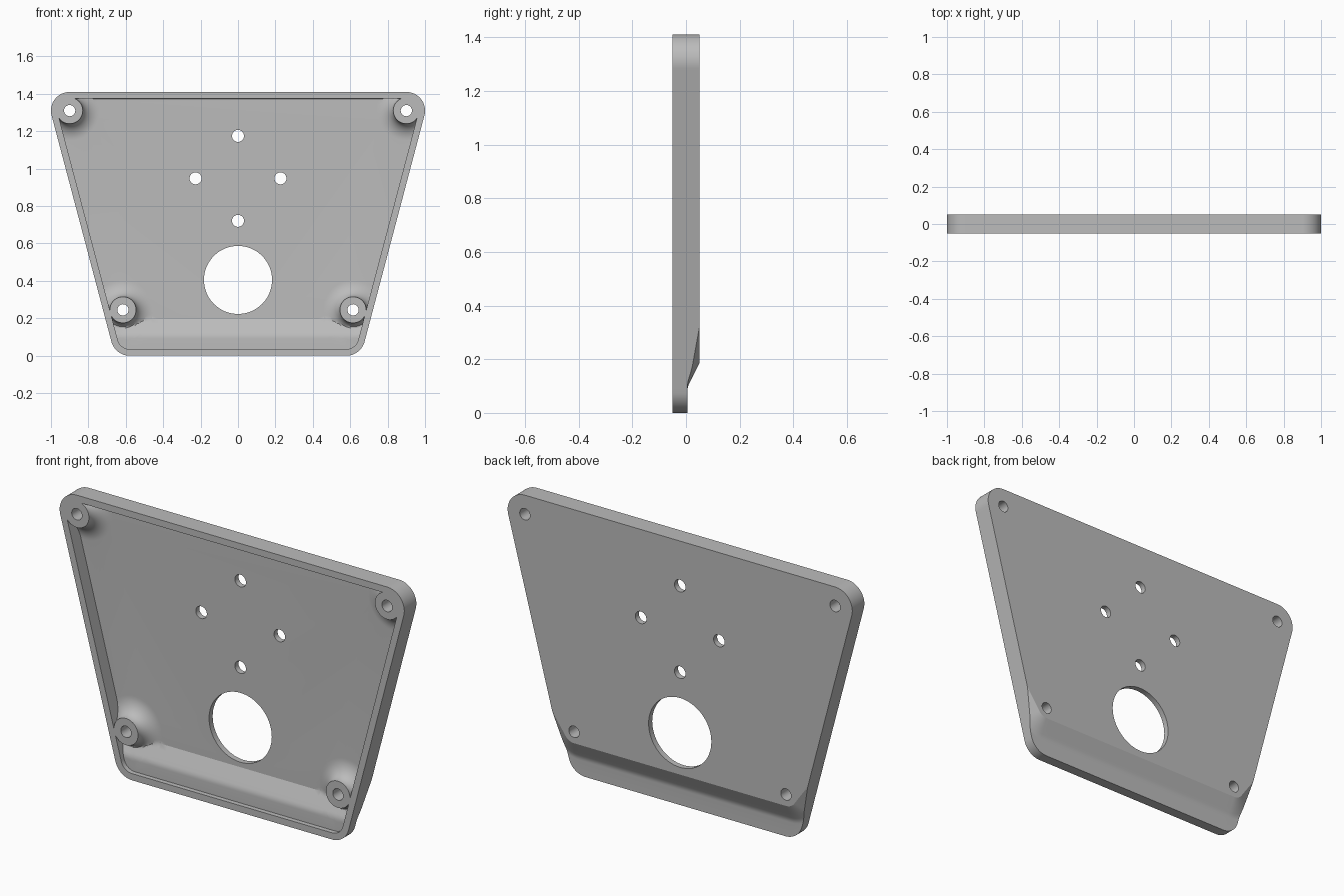
import bpy, bmesh, math
from mathutils import Vector
from mathutils.geometry import delaunay_2d_cdt

cube = bpy.data.objects.get("Cube")
if cube:
    bpy.data.objects.remove(cube, do_unlink=True)

FRONT, BACK, FLOOR = -0.05, 0.05, 0.02      # depth of rim, back and recess floor
TOP, LOW = Vector((0.9, 1.31)), Vector((0.58, 0.1))   # outline corner centres
BOSS = Vector((0.615, 0.245))               # lower screw boss
BOSS_R, FLARE, PAD = 0.07, 0.09, 0.06
SIDE = -math.atan2(TOP.x - LOW.x, TOP.y - LOW.y)
BEND = math.radians(-35.4)                  # direction the step turns at the sides
BOSSES = [Vector((s * c.x, c.y)) for c in (TOP, BOSS) for s in (1, -1)]


def polar(a, r=1.0):
    return Vector((math.cos(a), math.sin(a))) * r


def arc(c, r, a, b, n):
    return [c + polar(a + (b - a) * i / n, r) for i in range(n + 1)]


def mirrored(points):
    return points + [Vector((-p.x, p.y)) for p in reversed(points)]


def outline(r):
    low = arc(LOW, r, -math.pi / 2, SIDE, 16)
    top = arc(TOP, r, SIDE, math.pi / 2, 20)
    side = [low[-1].lerp(top[0], i / 80) for i in range(1, 80)]
    return mirrored(low + side + top)


def step_distance(p):
    """Distance outside the raised area that wraps the lower bosses."""
    v = Vector((abs(p.x), p.y)) - BOSS
    n = polar(BEND)
    if v.x < 0:
        return -v.y - PAD
    if v.dot(polar(BEND + math.pi / 2)) > 0:
        return v.dot(n) - PAD
    return v.length - PAD


def drop(d):
    """Straight slope easing into the lower level."""
    if d < 0.075:
        return max(d, 0) * 0.5
    t = min((d - 0.075) / 0.03, 1)
    return 0.0375 + 0.0075 * (2 * t - t * t)


def back_height(p):
    return BACK - drop(step_distance(p))


def floor_height(p):
    y = FLOOR - drop(step_distance(p) + 0.012)
    for c in BOSSES:
        s = min(max(((p - c).length - BOSS_R) / FLARE, 0), 1)
        y = min(y, FLOOR - (FLOOR - FRONT) * (1 - math.sqrt(1 - (1 - s) ** 2)))
    return y


def step_points(shift):
    pts = []
    for d in [0, 0.025, 0.05, 0.075, 0.082, 0.09, 0.097, 0.105]:
        r = PAD + d - shift
        pts += [Vector((BOSS.x * i / 16, BOSS.y - r)) for i in range(16)]
        bend = arc(BOSS, r, -math.pi / 2, BEND, 10)
        pts += bend
        pts += [bend[-1] + polar(BEND + math.pi / 2, 0.03 * i) for i in range(1, 10)]
    return mirrored(pts)


def flare_points():
    return [p for c in BOSSES for k in range(13)
            for p in arc(c, BOSS_R + FLARE * (k / 12) ** 1.7, 0, math.tau, 64)[:-1]]


def finish(bm, name):
    bmesh.ops.recalc_face_normals(bm, faces=bm.faces)
    me = bpy.data.meshes.new(name)
    bm.to_mesh(me)
    bm.free()
    ob = bpy.data.objects.new(name, me)
    bpy.context.collection.objects.link(ob)
    return ob


def relief(name, border, inner, height, flat):
    """Solid with a shaped back surface and a flat front."""
    pts, _, tris, *_ = delaunay_2d_cdt(border + inner, [], [list(range(len(border)))], 1, 1e-5)
    bm = bmesh.new()
    vs = [bm.verts.new((p.x, height(p), p.y)) for p in pts]
    for t in tris:
        bm.faces.new([vs[i] for i in t])
    bmesh.ops.delete(bm, geom=[v for v in bm.verts if not v.link_faces], context='VERTS')
    rim = [e for e in bm.edges if e.is_boundary]
    out = bmesh.ops.extrude_edge_only(bm, edges=rim)["geom"]
    for v in out:
        if isinstance(v, bmesh.types.BMVert):
            v.co.y = flat
    bmesh.ops.edgeloop_fill(bm, edges=[e for e in bm.edges if e.is_boundary])
    return finish(bm, name)


def pins(name, spots):
    """Row of cylinders running front to back."""
    bm = bmesh.new()
    for c, r in spots:
        ring = [bm.verts.new((p.x, -0.2, p.y)) for p in arc(c, r, 0, math.tau, 64)[:-1]]
        face = bm.faces.new(ring)
        out = bmesh.ops.extrude_face_region(bm, geom=[face])["geom"]
        bmesh.ops.translate(bm, vec=(0, 0.4, 0),
                            verts=[g for g in out if isinstance(g, bmesh.types.BMVert)])
    return finish(bm, name)


def cut(target, cutter):
    mod = target.modifiers.new("cut", 'BOOLEAN')
    mod.operation, mod.solver, mod.object = 'DIFFERENCE', 'EXACT', cutter
    bpy.context.view_layer.objects.active = target
    bpy.ops.object.modifier_apply(modifier=mod.name)
    bpy.data.objects.remove(cutter, do_unlink=True)


# Plate with stepped back
plate = relief("mounting_plate", outline(0.1), step_points(0), back_height, FRONT)

# Recess in the front, leaving the rim and the flared bosses
recess = relief("recess_cutter", outline(0.065), step_points(0.012) + flare_points(),
                floor_height, -0.1)
cut(recess, pins("boss_keepers", [(c, BOSS_R) for c in BOSSES]))
cut(plate, recess)

# Screw holes, small hole pattern and large opening
holes = [(c, 0.03) for c in BOSSES]
holes += [(Vector((0, 0.948)) + polar(i * math.pi / 2, 0.227), 0.032) for i in range(4)]
holes.append((Vector((0, 0.405)), 0.182))
cut(plate, pins("hole_cutter", holes))

# Colour and shading
grey = bpy.data.materials.new("plain_grey")
grey.use_nodes = True
colour = (0.5, 0.5, 0.5, 1)
grey.diffuse_color = colour
grey.node_tree.nodes["Principled BSDF"].inputs["Base Color"].default_value = colour
plate.data.materials.clear()
plate.data.materials.append(grey)
for ob in bpy.context.selected_objects:
    ob.select_set(False)
plate.select_set(True)
bpy.context.view_layer.objects.active = plate
bpy.ops.object.shade_smooth_by_angle(angle=math.radians(25))
